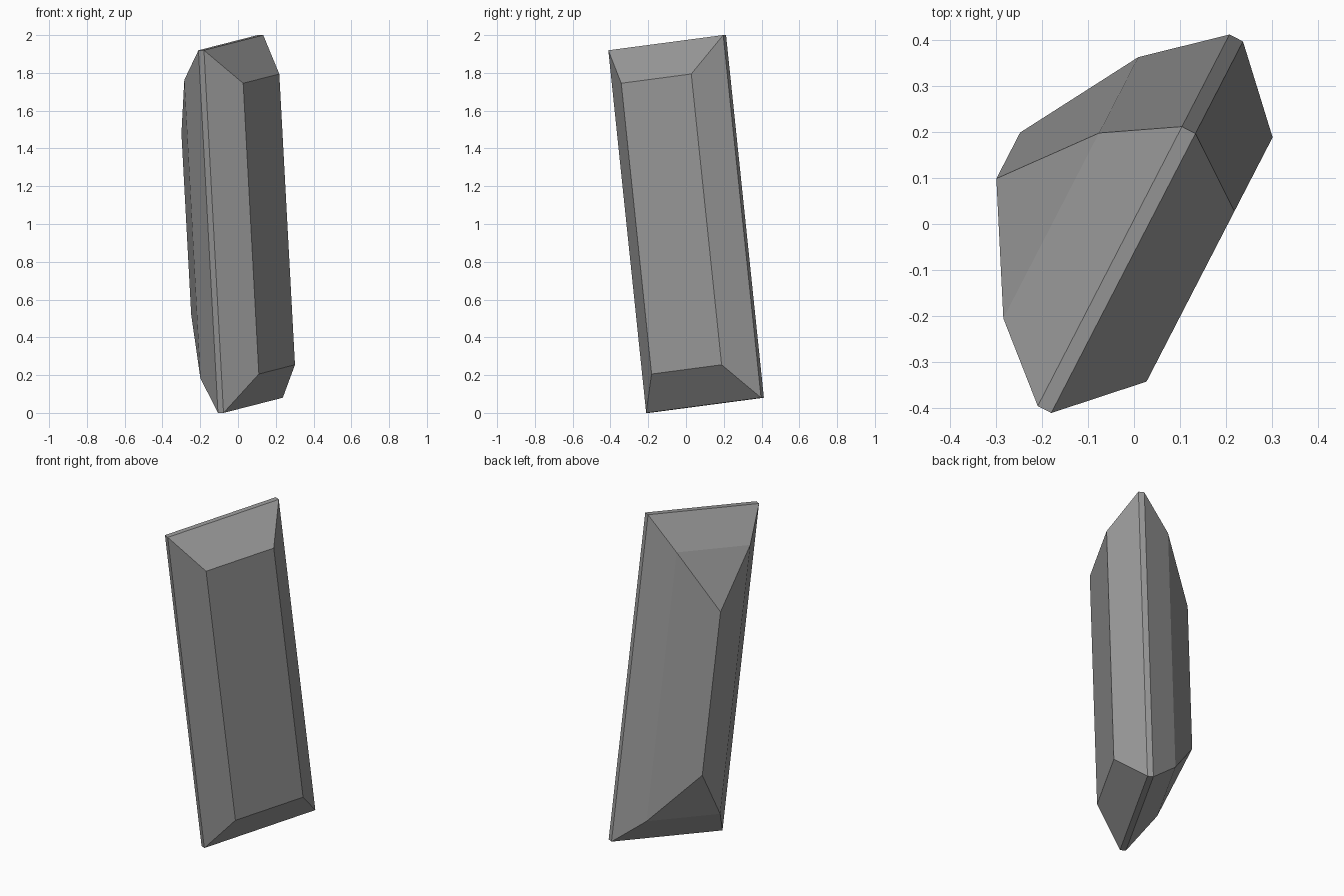
import bpy, bmesh
from math import radians
from mathutils import Matrix, Vector

if "Cube" in bpy.data.objects:
    bpy.data.objects.remove(bpy.data.objects["Cube"])

# Gem sections: (depth along facing axis, half width, half length)
sections = [
    (0.153, 0.210, 0.775),    # table
    (0.0, 0.3445, 0.9665),    # girdle, crown side
    (-0.033, 0.3445, 0.9665), # girdle, pavilion side
    (-0.187, 0.2285, 0.795),  # pavilion step
    (-0.340, 0.0, 0.483),     # keel line
]

bm = bmesh.new()
rings = [[bm.verts.new((d, sy * w, sz * l))
          for sy, sz in ((-1, -1), (1, -1), (1, 1), (-1, 1))]
         for d, w, l in sections]
bm.faces.new(rings[0])
for a, b in zip(rings, rings[1:]):
    for i in range(4):
        j = (i + 1) % 4
        bm.faces.new((a[i], b[i], b[j], a[j]))

# Collapse the last ring into a keel edge
bmesh.ops.remove_doubles(bm, verts=bm.verts[:], dist=0.0001)
bmesh.ops.recalc_face_normals(bm, faces=bm.faces[:])

# Lean and turn the stone
pose = (Matrix.Translation(Vector((0.0285, -0.007, 1.0)))
        @ Matrix.Rotation(radians(-27.3), 4, 'Z')
        @ Matrix.Rotation(radians(6.7), 4, 'X'))
bm.transform(pose)

mesh = bpy.data.meshes.new("baguette_gem")
bm.to_mesh(mesh)
bm.free()
gem = bpy.data.objects.new("baguette_gem", mesh)
bpy.context.collection.objects.link(gem)

# Dark grey stone
stone = bpy.data.materials.new("dark_grey_stone")
stone.diffuse_color = (0.32, 0.32, 0.32, 1.0)
stone.use_nodes = True
stone.node_tree.nodes["Principled BSDF"].inputs["Base Color"].default_value = stone.diffuse_color
mesh.materials.append(stone)
